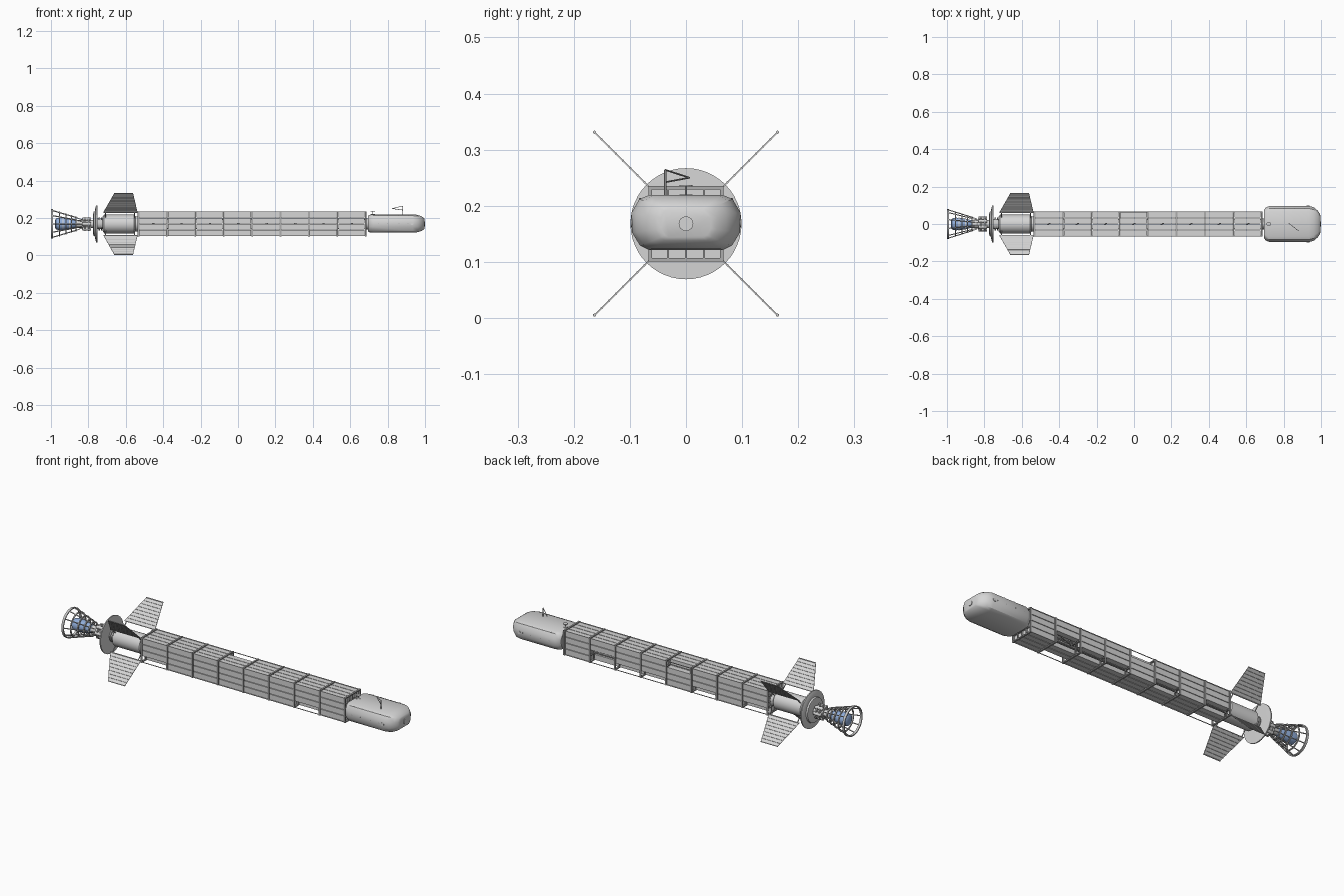
import bpy, bmesh
from math import pi, cos, sin
from mathutils import Vector, Matrix

cube = bpy.data.objects.get("Cube")
if cube:
    bpy.data.objects.remove(cube, do_unlink=True)

CZ = 0.168  # height of the ship's long axis


def material(name, rgb):
    m = bpy.data.materials.new(name)
    m.use_nodes = True
    m.diffuse_color = (*rgb, 1)
    m.node_tree.nodes["Principled BSDF"].inputs["Base Color"].default_value = (*rgb, 1)
    return m


HULL = material("hull grey", (0.67, 0.67, 0.67))
CAGE = material("cage grey", (0.58, 0.58, 0.58))
FRAME = material("frame mid grey", (0.42, 0.42, 0.42))
BLUE = material("engine blue", (0.28, 0.42, 0.7))


def finish(bm, name, mat, smooth=False, angle=0.6):
    bmesh.ops.recalc_face_normals(bm, faces=bm.faces)
    me = bpy.data.meshes.new(name)
    bm.to_mesh(me)
    bm.free()
    me.materials.append(mat)
    ob = bpy.data.objects.new(name, me)
    ob.location.z = CZ
    bpy.context.collection.objects.link(ob)
    if smooth:
        bpy.ops.object.select_all(action='DESELECT')
        ob.select_set(True)
        bpy.context.view_layer.objects.active = ob
        bpy.ops.object.shade_smooth_by_angle(angle=angle)


def box(bm, pos, size):
    bmesh.ops.create_cube(bm, size=1, matrix=Matrix.Translation(pos) @ Matrix.Diagonal((*size, 1)))


def rod(bm, a, b, r, seg=6):
    a, b = Vector(a), Vector(b)
    d = b - a
    rot = d.to_track_quat('Z', 'Y').to_matrix().to_4x4()
    bmesh.ops.create_cone(bm, cap_ends=True, segments=seg, radius1=r, radius2=r,
                          depth=d.length, matrix=Matrix.Translation((a + b) / 2) @ rot)


def loft(bm, rings):
    loops = [[bm.verts.new(p) for p in ring] for ring in rings]
    n = len(loops[0])
    for lo, hi in zip(loops, loops[1:]):
        for i in range(n):
            bm.faces.new((lo[i], lo[(i + 1) % n], hi[(i + 1) % n], hi[i]))
    bm.faces.new(loops[0])
    bm.faces.new(loops[-1])


def lathe(bm, profile, seg=32):
    loft(bm, [[(x, r * cos(2 * pi * i / seg), r * sin(2 * pi * i / seg)) for i in range(seg)]
              for x, r in profile])


# Crew pod: one faceted cross-section lofted along the axis
half = [(0.066, -0.047), (0.082, -0.039), (0.096, -0.016), (0.097, 0.02), (0.083, 0.044), (0.066, 0.051)]
section = half + [(-y, z) for y, z in reversed(half)]
stations = [(0.694, 0.76, 0.84), (0.704, 0.9, 0.95), (0.725, 1, 1), (0.935, 1, 1), (0.962, 0.92, 0.94),
            (0.982, 0.74, 0.79), (0.993, 0.57, 0.63), (0.997, 0.46, 0.52)]
bm = bmesh.new()
loft(bm, [[(x, y * sy, z * sz) for y, z in section] for x, sy, sz in stations])
finish(bm, "crew_pod", HULL, True, 0.55)

# Pod hatches and small vents
bm = bmesh.new()
rod(bm, (0.99, 0, 0), (1.0, 0, 0), 0.013, 24)
rod(bm, (0.72, 0, 0.045), (0.72, 0, 0.0525), 0.012, 24)
for s in (-1, 1):
    rod(bm, (0.93, s * 0.09, 0.002), (0.93, s * 0.098, 0.002), 0.009, 16)
finish(bm, "pod_hatches", HULL)
bm = bmesh.new()
for s in (-1, 1):
    for x in (0.75, 0.8, 0.86, 0.91):
        box(bm, (x, s * 0.0955, 0.004), (0.005, 0.004, 0.004))
        box(bm, (x, s * 0.082, 0.044), (0.004, 0.004, 0.003))
finish(bm, "pod_vents", FRAME)

# Folding antenna and small dish on the pod roof
bm = bmesh.new()
top, tip = (0.88, -0.037, 0.096), (0.825, 0.006, 0.082)
rod(bm, (0.88, -0.037, 0.05), top, 0.002)
rod(bm, top, tip, 0.0015)
rod(bm, (0.88, -0.037, 0.074), tip, 0.0015)
finish(bm, "pod_antenna", FRAME)
bm = bmesh.new()
rod(bm, (0.72, 0, 0.05), (0.72, 0, 0.068), 0.002)
rod(bm, (0.72, 0, 0.066), (0.72, 0, 0.069), 0.012, 16)
finish(bm, "pod_dish", HULL)

# Cargo truss: square frames, corner longerons and central spine
X0, X1, BAYS, W = -0.532, 0.683, 8, 0.064
PITCH = (X1 - X0) / BAYS
bm = bmesh.new()
for b in range(BAYS + 1):
    x = X0 + b * PITCH
    for s in (-1, 1):
        box(bm, (x, s * W, 0), (0.009, 0.006, 2 * W + 0.006))
        box(bm, (x, 0, s * W), (0.009, 2 * W + 0.006, 0.006))
    for t in (-1, 0, 1):
        box(bm, (x, t * W / 2, 0), (0.006, 0.003, 2 * W))
        box(bm, (x, 0, t * W / 2), (0.006, 2 * W, 0.003))
finish(bm, "bay_frames", FRAME)
bm = bmesh.new()
mid = (X0 + X1) / 2
for sy in (-1, 1):
    for sz in (-1, 1):
        box(bm, (mid, sy * W, sz * W), (X1 - X0, 0.003, 0.003))
        box(bm, (mid, sy * 0.026, sz * 0.026), (X1 - X0, 0.005, 0.005))
    for b in range(BAYS):
        x = X0 + b * PITCH
        rod(bm, (x, sy * 0.026, -0.026), (x + PITCH, sy * 0.026, 0.026), 0.002)
        rod(bm, (x, -0.026, sy * 0.026), (x + PITCH, 0.026, sy * 0.026), 0.002)
finish(bm, "truss_spine", CAGE)

# Cargo containers around the spine, with a few slots left empty
EMPTY = {0: [(0, 0), (3, 0)], 2: [(3, 0)], 3: [(3, 3)], 4: [(3, 0)],
         5: [(3, 0)], 6: [(3, 0), (3, 1), (0, 0)]}
CELL = W / 2
bm = bmesh.new()
for b in range(BAYS):
    x = X0 + (b + 0.5) * PITCH
    for j in range(4):
        for k in range(4):
            inner = j in (1, 2) and k in (1, 2)
            if inner or (j, k) in EMPTY.get(b, []):
                continue
            box(bm, (x, (j - 1.5) * CELL, (k - 1.5) * CELL),
                (PITCH - 0.011, CELL - 0.003, CELL - 0.003))
finish(bm, "cargo_containers", HULL)

# Neck joining truss and pod
bm = bmesh.new()
lathe(bm, [(0.68, 0.03), (0.7, 0.03)])
finish(bm, "pod_neck", CAGE, True)

# Reactor drum, collars and round shield plate
bm = bmesh.new()
lathe(bm, [(-0.725, 0.036), (-0.716, 0.05), (-0.556, 0.05), (-0.548, 0.04), (-0.53, 0.04)])
finish(bm, "reactor_drum", HULL, True)
bm = bmesh.new()
lathe(bm, [(-0.75, 0.028), (-0.72, 0.028)])
for x in (-0.742, -0.73):
    lathe(bm, [(x - 0.003, 0.034), (x + 0.003, 0.034)])
finish(bm, "drum_collars", CAGE, True)
bm = bmesh.new()
lathe(bm, [(-0.775, 0.05), (-0.772, 0.065), (-0.764, 0.067), (-0.763, 0.085),
           (-0.758, 0.099), (-0.752, 0.099), (-0.75, 0.03)], 48)
finish(bm, "shield_plate", HULL, True)

# Diagonal radiator fins with cross pipes
panels, pipes = bmesh.new(), bmesh.new()
S0, S1 = 0.061, 0.163


def fin_span(s):
    t = (s - S0) / (S1 - S0)
    return -0.72 + 0.058 * t, -0.537 - 0.024 * t


for sy in (-1, 1):
    for sz in (-1, 1):
        n = Vector((0, sy, -sz)).normalized() * 0.0012
        outline = [(fin_span(s)[e], sy * s, sz * s) for s, e in ((S0, 0), (S0, 1), (S1, 1), (S1, 0))]
        loft(panels, [[Vector(p) + n * d for p in outline] for d in (-1, 1)])
        for i in range(9):
            s = S0 + (S1 - S0) * i / 8
            a, b = fin_span(s)
            rod(pipes, (a, sy * s, sz * s), (b, sy * s, sz * s), 0.003 if i in (0, 8) else 0.0022)
        for x in (-0.708, -0.553):
            rod(pipes, (x, sy * 0.034, sz * 0.034), (x, sy * S0, sz * S0), 0.0025)
finish(panels, "radiator_fins", HULL)
finish(pipes, "radiator_pipes", CAGE)

# Engine mount with surrounding pumps
bm = bmesh.new()
lathe(bm, [(-0.875, 0.018), (-0.85, 0.022), (-0.77, 0.022)], 24)
lathe(bm, [(-0.835, 0.03), (-0.825, 0.03)], 24)
for i in range(6):
    a = i * pi / 3
    y, z = 0.03 * cos(a), 0.03 * sin(a)
    rod(bm, (-0.832, y, z), (-0.785, y, z), 0.009, 12)
finish(bm, "engine_mount", HULL, True)
bm = bmesh.new()
for x in (-0.818, -0.798):
    lathe(bm, [(x - 0.003, 0.037), (x + 0.003, 0.037)], 24)
finish(bm, "mount_bands", CAGE, True)

# Blue engine bell with grey bands
bm = bmesh.new()
lathe(bm, [(-0.978, 0.02), (-0.972, 0.03), (-0.95, 0.034), (-0.9, 0.028), (-0.868, 0.02)])
finish(bm, "engine_bell", BLUE, True)
bm = bmesh.new()
for x, r in ((-0.935, 0.034), (-0.9, 0.03)):
    lathe(bm, [(x - 0.003, r), (x + 0.003, r)])
finish(bm, "bell_bands", HULL, True)

# Flared cage of rings and struts around the bell
bm = bmesh.new()


def cage_radius(x):
    return 0.036 + (-0.865 - x) * 0.31


for x, thick in ((-0.994, 0.012), (-0.955, 0.006), (-0.92, 0.006), (-0.89, 0.006), (-0.866, 0.006)):
    r = cage_radius(x)
    corners = [(x + dx * thick / 2, r + dr * 0.003) for dx, dr in ((-1, -1), (1, -1), (1, 1), (-1, 1))]
    hoops = [[bm.verts.new((cx, cr * cos(i * pi / 16), cr * sin(i * pi / 16))) for cx, cr in corners]
             for i in range(32)]
    for i in range(32):
        p, q = hoops[i], hoops[(i + 1) % 32]
        for c in range(4):
            d = (c + 1) % 4
            bm.faces.new((p[c], p[d], q[d], q[c]))
for i in range(10):
    c, s = cos(i * pi / 5), sin(i * pi / 5)
    ra, rb = cage_radius(-0.995), cage_radius(-0.866)
    rod(bm, (-0.995, ra * c, ra * s), (-0.866, rb * c, rb * s), 0.003)
    rod(bm, (-0.866, rb * c, rb * s), (-0.835, 0.024 * c, 0.024 * s), 0.002)
finish(bm, "engine_cage", CAGE, True)
